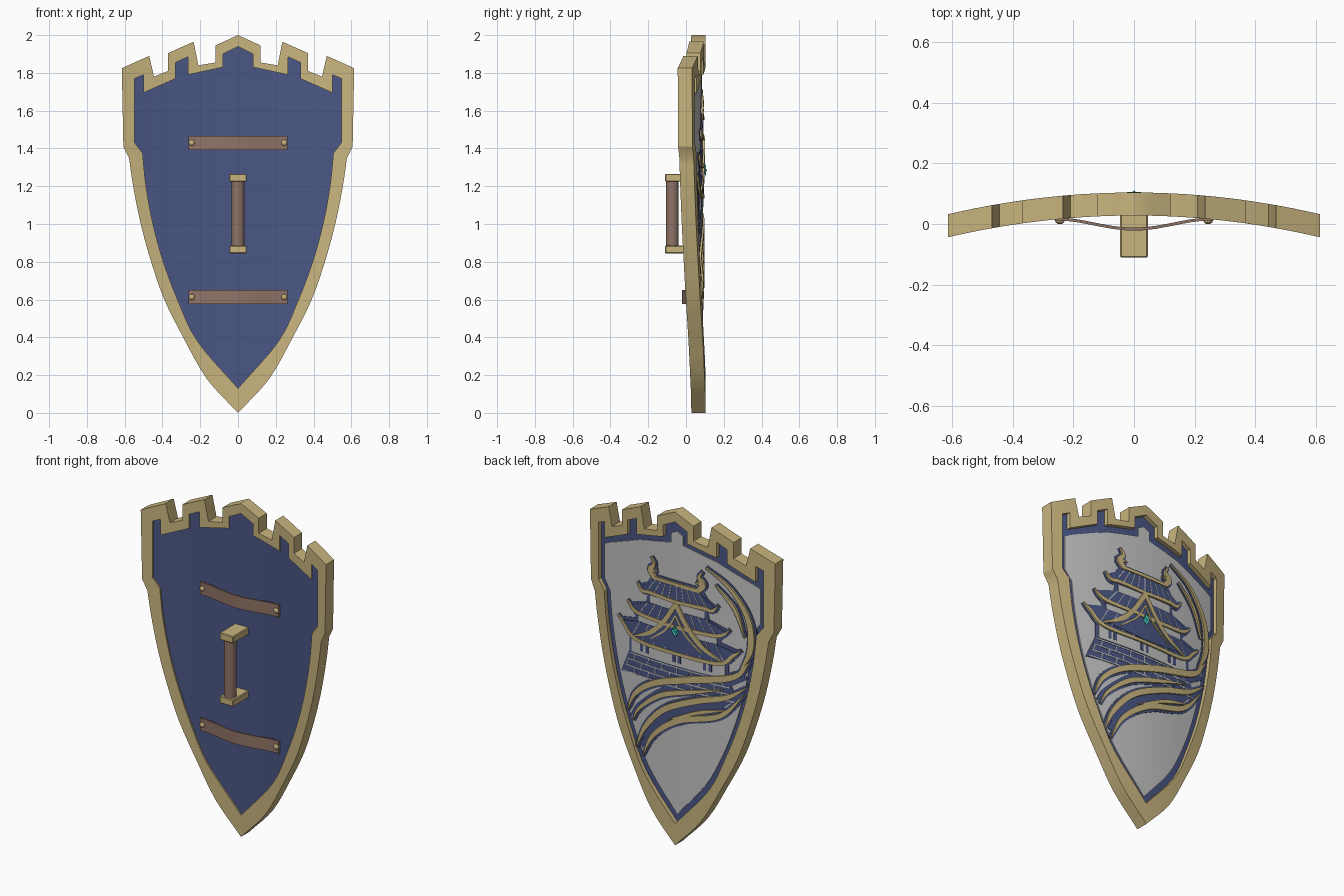
import bpy, bmesh, math
from mathutils import Vector

old = bpy.data.objects.get("Cube")
if old:
    bpy.data.objects.remove(old)


def material(name, r, g, b):
    m = bpy.data.materials.new(name)
    m.use_nodes = True
    m.diffuse_color = (r, g, b, 1)
    m.node_tree.nodes["Principled BSDF"].inputs["Base Color"].default_value = (r, g, b, 1)
    return m


GOLD = material("pale gold", .58, .46, .21)
BLUE = material("royal blue", .07, .095, .235)
GREY = material("silver grey", .56, .56, .57)
BROWN = material("leather brown", .28, .175, .135)
TEAL = material("teal gem", .05, .6, .52)
BASE, STEP = .07, .06


def finish(bm, name, mat):
    bmesh.ops.recalc_face_normals(bm, faces=bm.faces[:])
    me = bpy.data.meshes.new(name)
    bm.to_mesh(me)
    bm.free()
    me.materials.append(mat)
    ob = bpy.data.objects.new(name, me)
    bpy.context.collection.objects.link(ob)
    return ob


def bend(bm):
    # slice across the width, then curve the piece to the shield
    for i in range(-10, 11):
        bmesh.ops.bisect_plane(bm, geom=bm.verts[:] + bm.edges[:] + bm.faces[:],
                               plane_co=(i * STEP, 0, 0), plane_no=(1, 0, 0))
    for v in bm.verts:
        v.co.y -= .19 * v.co.x ** 2


def thicken(bm, name, y0, y1, mat):
    geom = bmesh.ops.extrude_face_region(bm, geom=bm.faces[:])["geom"]
    for v in geom:
        if isinstance(v, bmesh.types.BMVert):
            v.co.y += y1 - y0
    bend(bm)
    return finish(bm, name, mat)


def plate(name, loops, y1, mat, y0=BASE):
    # filled outline; a second nested loop makes a hole
    bm = bmesh.new()
    for loop in loops:
        vs = [bm.verts.new((x, y0, z)) for x, z in loop]
        for a, b in zip(vs, vs[1:] + vs[:1]):
            bm.edges.new((a, b))
    bmesh.ops.triangle_fill(bm, use_beauty=True, edges=bm.edges[:], normal=(0, 1, 0))
    return thicken(bm, name, y0, y1, mat)


def spline(pts, n=7):
    p = [Vector(q) for q in pts]
    p = [2 * p[0] - p[1]] + p + [2 * p[-1] - p[-2]]
    out = []
    for a, b, c, d in zip(p, p[1:], p[2:], p[3:]):
        for i in range(n):
            t = i / n
            out.append(.5 * (2 * b + (c - a) * t + (2 * a - 5 * b + 4 * c - d) * t ** 2
                             + (3 * b - a - 3 * c + d) * t ** 3))
    return out + [p[-2]]


def ribbons(name, strokes, y1, mat, grow=0):
    # tapered strokes given as (x, z, width)
    bm = bmesh.new()
    for s in strokes:
        line, rows = spline(s), []
        for i, q in enumerate(line):
            d = line[min(i + 1, len(line) - 1)] - line[max(i - 1, 0)]
            n = Vector((-d.y, d.x)).normalized() * (max(q.z, .004) / 2 + grow)
            rows.append([bm.verts.new((q.x + k * n.x, BASE, q.y + k * n.y)) for k in (1, -1)])
        for a, b in zip(rows, rows[1:]):
            bm.faces.new((a[0], a[1], b[1], b[0]))
    return thicken(bm, name, BASE, y1, mat)


def outlined(name, strokes, top=.098):
    ribbons(name + "_border", strokes, .0875, BLUE, .011)
    ribbons(name, strokes, top, GOLD)


def mirror(half):
    return half + [(-x, z) for x, z in reversed(half) if x > 0]


def both(strokes):
    return strokes + [[(-x, z, w) for x, z, w in s] for s in strokes]


def flank(pts):
    return [(q.x, q.y) for q in spline([(x, z, 0) for x, z in pts], 4)]


# Shield body: battlemented rim, blue panel and grey field
outer = mirror([(0, 2), (.12, 1.945), (.12, 1.855), (.21, 1.84), (.235, 1.965), (.37, 1.905),
                (.37, 1.81), (.445, 1.78), (.47, 1.89), (.615, 1.825), (.607, 1.41)]
               + flank([(.577, 1.35), (.555, 1.2), (.515, 1), (.46, .8), (.39, .6),
                        (.29, .4), (.165, .18), (0, 0)]))
curve = [(.505, 1.375), (.487, 1.2), (.45, 1), (.395, .8), (.32, .6), (.215, .38), (0, .13)]
inner = mirror([(0, 1.94), (.08, 1.9), (.08, 1.83), (.265, 1.79), (.265, 1.885), (.33, 1.855),
                (.33, 1.77), (.5, 1.695), (.5, 1.79), (.547, 1.77), (.547, 1.43)] + flank(curve))
field = mirror([(0, 1.875), (.04, 1.855), (.04, 1.8), (.25, 1.755), (.48, 1.665), (.518, 1.645),
                (.518, 1.44)] + flank([(x - .03 if x else 0, z + (0 if x > .3 else .02) + (0 if x else .03))
                                       for x, z in curve]))
plate("rim", [outer, inner], .104, GOLD, .028)
plate("panel", [inner], .078, BLUE, .037)
plate("field", [field], .084, GREY)

# Castle: dark backing, pale walls and roofs
plate("castle_backing", [mirror([(0, 1.58), (.16, 1.58), (.2, 1.52), (.27, 1.48), (.2, 1.44), (.21, 1.4),
                                 (.34, 1.36), (.28, 1.28), (.41, 1.25), (.33, 1.16), (.33, 1.07),
                                 (.39, .93), (0, .96)])], .087, BLUE)
plate("upper_wall", [mirror([(0, 1.445), (.18, 1.445), (.18, 1.4), (0, 1.4)])], .09, GREY)
plate("middle_wall", [mirror([(0, 1.3), (.26, 1.3), (.26, 1.265), (0, 1.265)])], .09, GREY)
plate("lower_wall", [mirror([(0, 1.15), (.31, 1.15), (.31, 1.07), (0, 1.07)])], .09, GREY)
for name, w0, z0, w1, z1, mid in (("top_roof", .14, 1.55, .25, 1.475, 1.455),
                                  ("middle_roof", .19, 1.4, .32, 1.345, 1.305),
                                  ("bottom_roof", .25, 1.265, .39, 1.235, 1.145)):
    plate(name, [mirror([(0, z0), (w0, z0), (w1, z1), (w1 * .75, mid + .008), (0, mid)])], .092, BLUE)
    outlined(name + "_eave", both([[(0, mid, .02), (w1 * .7, mid + .008, .022),
                                    (w1 * .93, z1 - .015, .02), (w1 + .02, z1 + .025, .004)]]))
    tiles = [[(w0 * k / 4, z0, .005), (w1 * .8 * k / 4, mid + .01, .005)] for k in range(-4, 5)]
    ribbons(name + "_tile_lines", tiles, .0935, GREY)
plate("gable", [mirror([(0, 1.44), (.1, 1.3), (.27, 1.18), (0, 1.16)])], .0945, BLUE)
outlined("gable_boards", both([[(0, 1.445, .028), (.08, 1.32, .028), (.17, 1.23, .026), (.29, 1.17, .008)],
                               [(0, 1.375, .01), (.06, 1.28, .012), (.17, 1.19, .006)]]), .1)
outlined("roof_ridge", [[(-.16, 1.56, .02), (.16, 1.56, .02)]])
outlined("ridge_finials", both([[(.145, 1.56, .03), (.175, 1.6, .036), (.15, 1.64, .022), (.17, 1.68, .006)],
                                [(.17, 1.6, .02), (.125, 1.605, .006)]]))

# Windows in pairs, and stone courses under the walls
for i, x in enumerate((-.2, 0, .22)):
    for s in (-.018, .018):
        c = x + s
        plate(f"window_{i}", [[(c - .01, 1.09), (c + .01, 1.09), (c + .01, 1.135), (c - .01, 1.135)]], .0915, BLUE)
courses = []
for r in range(4):
    z, w = 1.06 - r * .04, .32 + r * .017
    courses.append([(-w, z, .007), (w, z, .007)])
    for k in range(-3, 4):
        x = (k + .5 * (r % 2)) * .095
        if r < 3 and abs(x) < w:
            courses.append([(x, z, .006), (x * 1.04, z - .04, .006)])
ribbons("stone_courses", courses, .0895, GREY)

# Sweeping waves
ribbons("wave_water", [[(-.44, 1.1, .02), (-.2, .99, .07), (.05, .91, .06), (.25, .77, .03), (.32, .68, .01)],
                       [(-.42, 1.01, .02), (-.15, .84, .1), (.1, .7, .09), (.24, .52, .02)]], .0885, BLUE)
outlined("wave_crests", [
    [(-.19, 1.71, .004), (-.34, 1.62, .02), (-.45, 1.46, .032), (-.465, 1.28, .036), (-.4, 1.13, .004)],
    [(-.25, 1.62, .004), (-.37, 1.5, .024), (-.43, 1.34, .004)],
    [(-.46, 1.2, .006), (-.36, 1.09, .035), (-.085, 1.01, .04), (.145, .93, .036), (.28, .83, .028), (.34, .71, .004)],
    [(-.3, 1.0, .004), (-.1, .94, .024), (.1, .87, .03), (.25, .75, .02), (.3, .66, .004)],
    [(-.45, 1.05, .004), (-.32, .96, .03), (-.12, .89, .036), (.08, .79, .036), (.21, .65, .03), (.275, .51, .004)],
    [(-.32, .88, .004), (-.15, .83, .022), (.05, .74, .004)],
    [(-.43, 1.0, .004), (-.28, .84, .03), (-.02, .75, .036), (.15, .62, .028), (.23, .47, .004)]])

# Gem on the gable
bm = bmesh.new()
bmesh.ops.create_cone(bm, segments=4, radius1=.03, radius2=0, depth=.035)
bmesh.ops.create_cone(bm, segments=4, radius1=0, radius2=.03, depth=.02)
for v in bm.verts:
    v.co = (v.co.x * .8, .098 + v.co.z * .8, 1.285 + v.co.y * 1.2)
finish(bm, "gem", TEAL)


# Arm straps with rivets
def box(name, x, y, z, size, mat):
    bm = bmesh.new()
    bmesh.ops.create_cube(bm, size=1)
    for v in bm.verts:
        v.co = (x + v.co.x * size[0], y + v.co.y * size[1], z + v.co.z * size[2])
    bmesh.ops.bevel(bm, geom=bm.edges[:], offset=.004, segments=1, affect='EDGES')
    return finish(bm, name, mat)


for label, z in (("upper", 1.43), ("lower", .613)):
    bm, rows = bmesh.new(), []
    for i in range(15):
        t = i / 7 - 1
        y = .017 - .034 * (.5 + .5 * math.cos(math.pi * t))
        rows.append([bm.verts.new((.262 * t, y + a, z + b))
                     for a, b in ((-.005, -.037), (.005, -.037), (.005, .037), (-.005, .037))])
    for a, b in zip(rows, rows[1:]):
        for k in range(4):
            bm.faces.new((a[k], a[k - 1], b[k - 1], b[k]))
    bm.faces.new(rows[0])
    bm.faces.new(rows[-1])
    finish(bm, label + "_strap", BROWN)
    for side, x in (("right", -.245), ("left", .245)):
        bm = bmesh.new()
        bmesh.ops.create_uvsphere(bm, u_segments=12, v_segments=6, radius=.016)
        for v in bm.verts:
            v.co = (x + v.co.x, .012 + v.co.y * .8, z + v.co.z)
        finish(bm, f"{label}_{side}_rivet", GOLD)

# Hand grip between two brackets
for label, z in (("upper", 1.245), ("lower", .865)):
    box(label + "_grip_bracket", 0, -.036, z, (.092, .15, .042), GOLD)
bm = bmesh.new()
bmesh.ops.create_cone(bm, cap_ends=True, segments=20, radius1=.034, radius2=.034, depth=.35)
bmesh.ops.translate(bm, verts=bm.verts[:], vec=(0, -.073, 1.055))
finish(bm, "hand_grip", BROWN)

# Smooth shading with sharp creases
bpy.ops.object.select_all(action='DESELECT')
for ob in bpy.context.collection.objects:
    if ob.type == 'MESH':
        ob.select_set(True)
        bpy.context.view_layer.objects.active = ob
bpy.ops.object.shade_smooth_by_angle(angle=math.radians(25))
